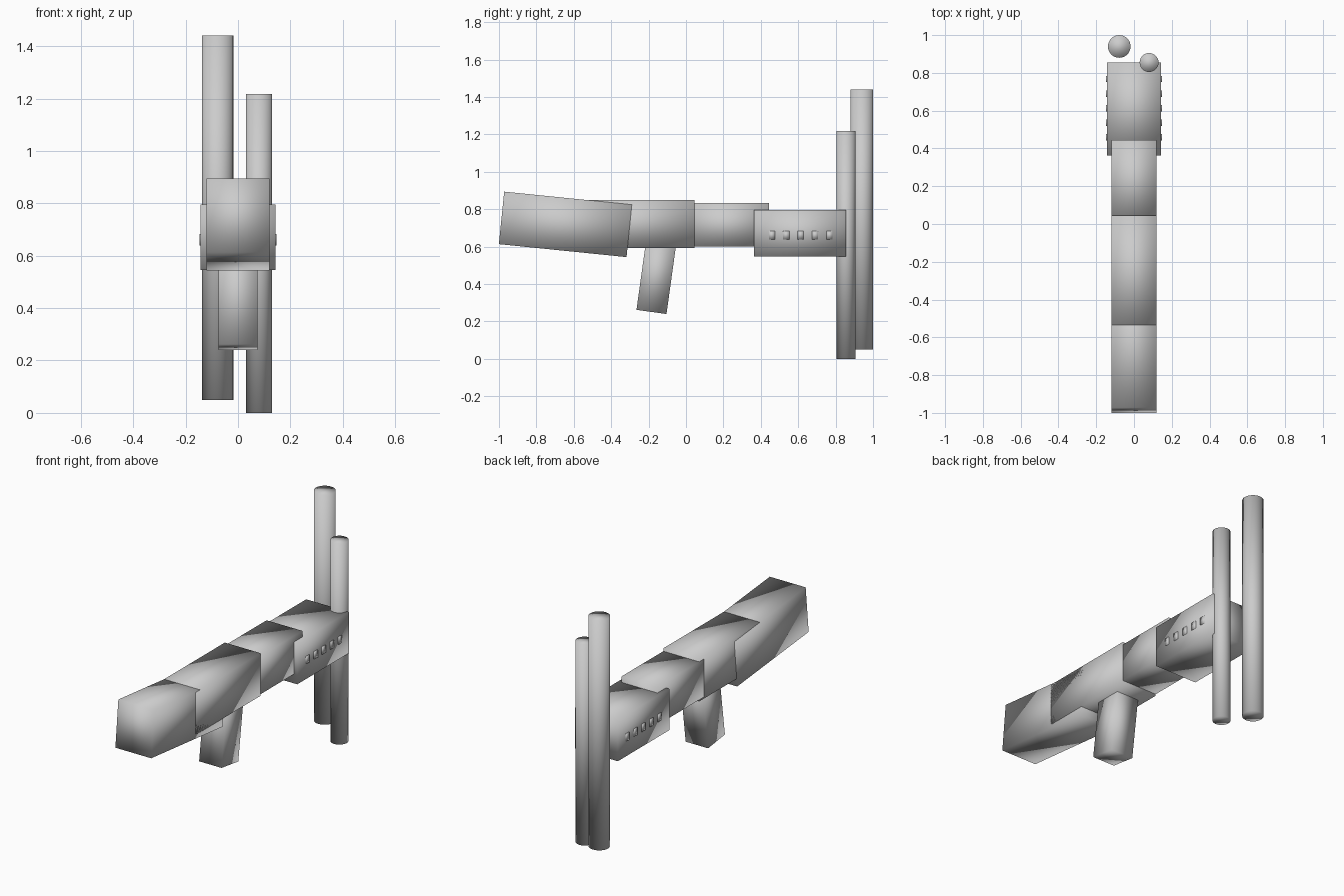
import bpy
from math import radians

if "Cube" in bpy.data.objects:
    bpy.data.objects.remove(bpy.data.objects["Cube"])


def finish(name):
    obj = bpy.context.object
    obj.name = name
    bpy.ops.object.transform_apply(location=False, rotation=True, scale=True)
    bpy.ops.object.shade_smooth()  # source blends normals over every edge
    return obj


def box(name, center, size, tilt=0.0):
    bpy.ops.mesh.primitive_cube_add(size=1, location=center,
                                    rotation=(radians(tilt), 0, 0))
    bpy.context.object.scale = size
    return finish(name)


def tube(name, x, y, radius, z0, z1):
    bpy.ops.mesh.primitive_cylinder_add(vertices=32, radius=radius, depth=z1 - z0,
                                        location=(x, y, (z0 + z1) / 2))
    return finish(name)


# Body, rear to front
box("stock", (0, -0.645, 0.719), (0.24, 0.686, 0.282), -5.8)
box("receiver", (0, -0.267, 0.721), (0.24, 0.625, 0.257))
box("upper_body", (0, 0.222, 0.717), (0.24, 0.445, 0.23))
box("handguard", (0, 0.609, 0.671), (0.285, 0.492, 0.25))
box("grip", (0, -0.157, 0.449), (0.15, 0.162, 0.40), -7.9)

# Raised vents along both sides of the handguard
for side, label in ((-1, "left"), (1, "right")):
    for i in range(5):
        box(f"vent_{label}_{i + 1}", (side * 0.138, 0.459 + i * 0.077, 0.661),
            (0.018, 0.033, 0.045))

# Upright tubes
tube("barrel_tube", -0.078, 0.94, 0.06, 0.05, 1.44)
tube("magazine_tube", 0.08, 0.855, 0.05, 0.0, 1.217)
